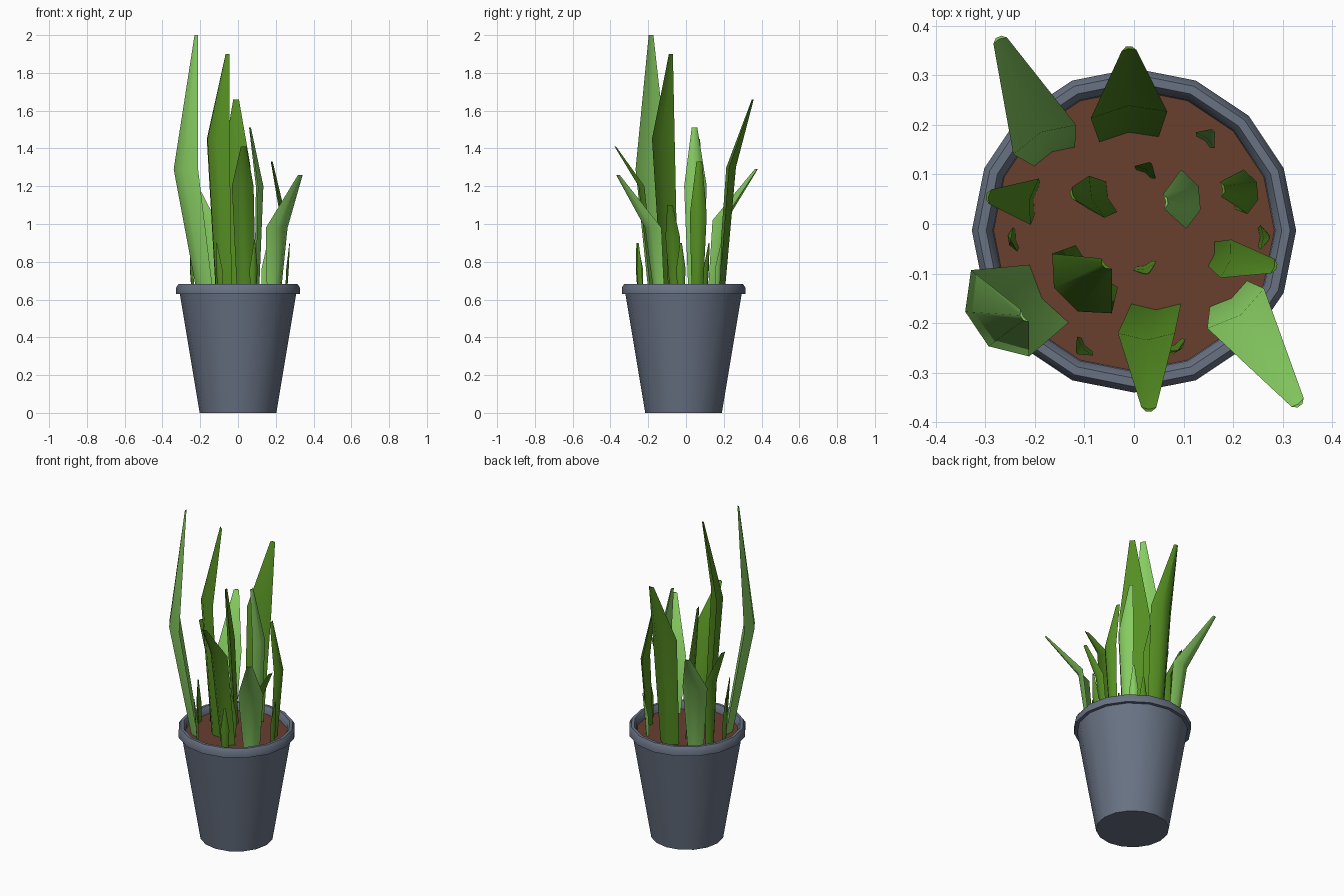
import bpy, bmesh, math
from mathutils import Vector

if "Cube" in bpy.data.objects:
    bpy.data.objects.remove(bpy.data.objects["Cube"])


def material(name, rgb):
    m = bpy.data.materials.new(name)
    m.diffuse_color = (*rgb, 1)
    m.use_nodes = True
    m.node_tree.nodes["Principled BSDF"].inputs["Base Color"].default_value = m.diffuse_color
    return m


LIGHT = material("light_leaf", (0.24, 0.60, 0.12))
DARK = material("dark_leaf", (0.09, 0.27, 0.016))
POT = material("pot_grey", (0.14, 0.17, 0.23))
SOIL = material("soil_brown", (0.14, 0.05, 0.028))


def finish(name, bm, mat, angle):
    bmesh.ops.recalc_face_normals(bm, faces=bm.faces)
    mesh = bpy.data.meshes.new(name)
    bm.to_mesh(mesh)
    bm.free()
    mesh.materials.append(mat)
    ob = bpy.data.objects.new(name, mesh)
    bpy.context.collection.objects.link(ob)
    bpy.ops.object.select_all(action='DESELECT')
    bpy.context.view_layer.objects.active = ob
    ob.select_set(True)
    bpy.ops.object.shade_smooth_by_angle(angle=math.radians(angle))
    return ob


def loft(name, rings, mat, angle):
    """Skin a list of equal closed rings and cap both ends."""
    bm = bmesh.new()
    vr = [[bm.verts.new(p) for p in ring] for ring in rings]
    n = len(vr[0])
    for a, b in zip(vr, vr[1:]):
        for i in range(n):
            j = (i + 1) % n
            bm.faces.new((a[i], a[j], b[j], b[i]))
    bm.faces.new(vr[0][::-1])
    bm.faces.new(vr[-1])
    return finish(name, bm, mat, angle)


def circle(r, z, n=16):
    return [(r * math.cos(math.tau * i / n), r * math.sin(math.tau * i / n) - 0.013, z)
            for i in range(n)]


# Tapered pot with rolled rim, and the soil inside it
loft("pot", [circle(r, z) for r, z in
             [(0.203, 0), (0.308, 0.63), (0.327, 0.63), (0.327, 0.664), (0.315, 0.682),
              (0.298, 0.682), (0.285, 0.664), (0.282, 0.625)]], POT, 50)
loft("soil", [circle(0.27, 0.61), circle(0.286, 0.64)], SOIL, 30)

# Leaf cross-section: a trough opening towards the plant's middle (across, outward)
SECTION = [(-0.5, 0), (-0.2, 0.27), (0.2, 0.27), (0.5, 0), (0, 0.12)]


def leaf(name, out_deg, base, mid, tip, w_base, w_mid, mat, w_tip=0.03):
    a = math.radians(out_deg)
    out = Vector((math.cos(a), math.sin(a), 0))
    across = Vector((-math.sin(a), math.cos(a), 0))
    rings = []
    for p, w in (((*base, 0.63), w_base), (mid, w_mid), (tip, w_tip)):
        rings.append([Vector(p) + across * (u * w) + out * (v * w) for u, v in SECTION])
    loft(name, rings, mat, 50)


# Large leaves: outward angle, base, bend, tip, base width, bend width, colour
LEAVES = [
    (115, (-0.16, 0.135), (-0.18, 0.17, 1.02), (-0.27, 0.37, 1.29), 0.09, 0.14, LIGHT),
    (95, (-0.01, 0.17), (-0.01, 0.22, 1.30), (-0.01, 0.35, 1.66), 0.12, 0.155, DARK),
    (214, (-0.17, -0.14), (-0.27, -0.18, 1.29), (-0.22, -0.185, 2.0), 0.14, 0.21, LIGHT),
    (225, (-0.075, -0.085), (-0.105, -0.12, 1.45), (-0.055, -0.08, 1.9), 0.12, 0.17, DARK),
    (270, (0.045, -0.16), (0.025, -0.22, 1.20), (0.03, -0.37, 1.41), 0.10, 0.115, DARK),
    (-55, (0.19, -0.14), (0.205, -0.17, 0.98), (0.33, -0.36, 1.26), 0.09, 0.14, LIGHT),
    (170, (-0.195, 0.05), (-0.20, 0.045, 1.02), (-0.29, 0.055, 1.22), 0.065, 0.095, DARK),
    (200, (-0.045, 0.055), (-0.075, 0.055, 1.15), (-0.12, 0.06, 1.45), 0.065, 0.09, DARK),
    (5, (0.09, 0.05), (0.10, 0.05, 1.20), (0.06, 0.045, 1.51), 0.075, 0.12, LIGHT),
    (5, (0.20, 0.06), (0.225, 0.065, 1.05), (0.175, 0.07, 1.33), 0.06, 0.09, DARK),
    (-15, (0.155, -0.06), (0.185, -0.07, 0.93), (0.28, -0.085, 1.10), 0.05, 0.08, DARK),
]
for i, args in enumerate(LEAVES):
    leaf(f"leaf_{i + 1}", *args)

# Small shoots: outward angle, x, y, lean, colour
SHOOTS = [
    (50, 0.140, 0.165, 0.030, LIGHT), (60, 0.020, 0.100, 0.025, DARK),
    (190, -0.235, -0.030, 0.012, DARK), (0, 0.250, -0.027, 0.022, DARK),
    (-70, 0.020, -0.080, 0.020, DARK), (220, -0.095, -0.243, 0.025, DARK),
    (-60, 0.080, -0.240, 0.015, DARK),
]
for i, (deg, x, y, lean, mat) in enumerate(SHOOTS):
    dx, dy = math.cos(math.radians(deg)), math.sin(math.radians(deg))
    leaf(f"shoot_{i + 1}", deg, (x, y), (x + dx * 0.005, y + dy * 0.005, 0.76),
         (x + dx * lean, y + dy * lean, 0.90), 0.035, 0.05, mat, 0.01)
